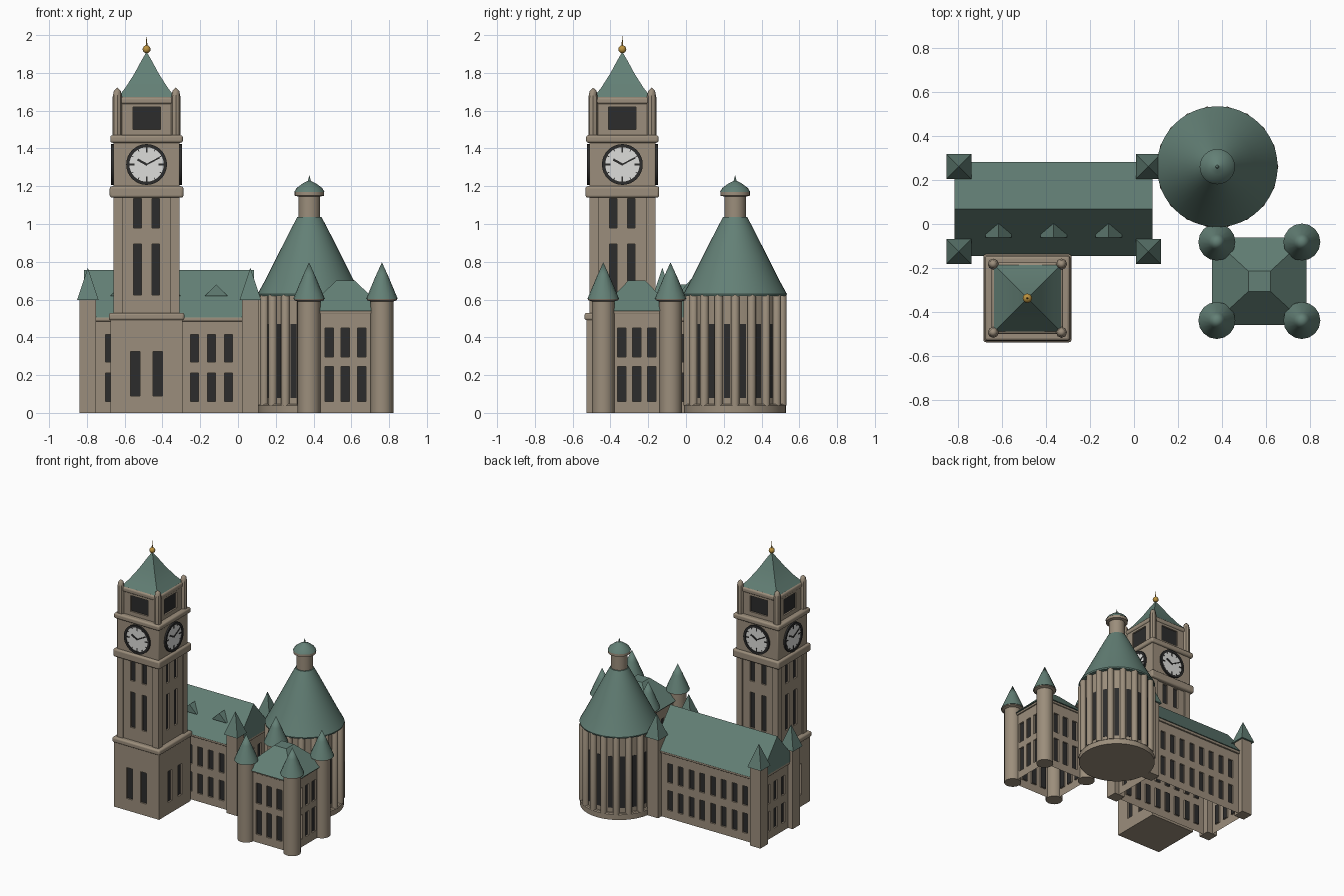
import bpy, bmesh
from math import radians, pi, sqrt, cos, sin
from mathutils import Matrix, Vector

cube = bpy.data.objects.get("Cube")
if cube:
    bpy.data.objects.remove(cube)


def material(name, rgb):
    m = bpy.data.materials.new(name)
    m.use_nodes = True
    m.diffuse_color = (*rgb, 1)
    m.node_tree.nodes["Principled BSDF"].inputs["Base Color"].default_value = (*rgb, 1)
    return m


STONE = material("stone", (0.33, 0.27, 0.20))
COPPER = material("green_copper", (0.125, 0.215, 0.18))
DARK = material("dark_glass", (0.025, 0.025, 0.025))
WHITE = material("clock_white", (0.72, 0.72, 0.70))
GOLD = material("gold", (0.50, 0.29, 0.05))

T = Matrix.Translation


def R(deg, axis):
    return Matrix.Rotation(radians(deg), 4, axis)


def finish(name, bm, mats, matrix=Matrix(), bevel=0.0, fix=True):
    if fix:
        bmesh.ops.recalc_face_normals(bm, faces=bm.faces)
    for f in bm.faces:
        f.smooth = True
    for e in bm.edges:
        e.smooth = e.calc_face_angle(0) < 0.6
    me = bpy.data.meshes.new(name)
    bm.to_mesh(me)
    bm.free()
    me.transform(matrix)
    for m in mats:
        me.materials.append(m)
    ob = bpy.data.objects.new(name, me)
    bpy.context.collection.objects.link(ob)
    if bevel:
        mod = ob.modifiers.new("rounded_edges", "BEVEL")
        mod.width, mod.segments = bevel, 3
    return ob


def box(name, x, y, z0, z1, hx, hy, mat, top=None, bevel=0.0, matrix=Matrix()):
    """Box from z0 to z1; top gives the half sizes of a tapered upper face."""
    bm = bmesh.new()
    bmesh.ops.create_cube(bm, size=2)
    for v in bm.verts:
        sx, sy = top if top and v.co.z > 0 else (hx, hy)
        v.co = (x + v.co.x * sx, y + v.co.y * sy, z1 if v.co.z > 0 else z0)
    return finish(name, bm, [mat], matrix, bevel)


def lathe(name, x, y, profile, seg, mat, matrix=Matrix()):
    """Turned shape; with four sides the radius means half the side."""
    k, a = (sqrt(2), pi / 4) if seg == 4 else (1, 0)
    bm = bmesh.new()
    vs = [bm.verts.new((r * k * cos(a), r * k * sin(a), z)) for r, z in profile]
    es = [bm.edges.new(p) for p in zip(vs, vs[1:])]
    bmesh.ops.spin(bm, geom=vs + es, cent=(0, 0, 0), axis=(0, 0, 1), angle=2 * pi, steps=seg)
    bmesh.ops.remove_doubles(bm, verts=bm.verts, dist=1e-5)
    return finish(name, bm, [mat], T((x, y, 0)) @ matrix)


def prism(name, points, depth, matrix, mat):
    bm = bmesh.new()
    face = bm.faces.new([bm.verts.new((u, v, -depth / 2)) for u, v in points])
    new = bmesh.ops.extrude_face_region(bm, geom=[face])["geom"]
    bmesh.ops.translate(bm, vec=(0, 0, depth), verts=[g for g in new if isinstance(g, bmesh.types.BMVert)])
    return finish(name, bm, [mat], matrix)


def walls(name, x, y, z0, z1, hx, hy, cols_x, cols_y, width, rows):
    """Four walls with recessed windows."""
    bm = bmesh.new()
    zs = [z0] + [z for row in rows for z in row] + [z1]
    for side in range(4):
        half, dist, cols = (hx, hy, cols_x) if side % 2 == 0 else (hy, hx, cols_y)
        us = [-half] + [c + s * width / 2 for c in cols for s in (-1, 1)] + [half]
        turn = R(90 * side, "Z")
        grid = [[bm.verts.new(turn @ Vector((u, -dist, z))) for z in zs] for u in us]
        panes = []
        for i in range(len(us) - 1):
            for j in range(len(zs) - 1):
                f = bm.faces.new((grid[i][j], grid[i + 1][j], grid[i + 1][j + 1], grid[i][j + 1]))
                if i % 2 and j % 2:
                    panes.append(f)
        if panes:
            for f in bmesh.ops.extrude_discrete_faces(bm, faces=panes)["faces"]:
                f.material_index = 1
                bmesh.ops.translate(bm, vec=turn @ Vector((0, 0.012, 0)), verts=f.verts)
    bmesh.ops.remove_doubles(bm, verts=bm.verts, dist=1e-5)
    return finish(name, bm, [STONE, DARK], T((x, y, 0)), fix=False)


CORNERS = [(-1, -1), (1, -1), (1, 1), (-1, 1)]

# Clock tower: stages and rounded cornices
tx, ty = -0.484, -0.337
walls("tower_base", tx, ty, 0, 0.5, 0.19, 0.19, (-0.06, 0.06), (-0.06, 0.06), 0.05, [(0.09, 0.325)])
box("tower_floor", tx, ty, 0, 0.01, 0.189, 0.189, STONE)
pair = (-0.048, 0.048)
walls("tower_shaft", tx, ty, 0.5, 1.16, 0.165, 0.165, pair, pair, 0.04, [(0.625, 0.895), (0.98, 1.135)])
walls("tower_belfry", tx, ty, 1.44, 1.64, 0.155, 0.155, (0,), (0,), 0.145, [(1.5, 1.62)])
box("clock_stage", tx, ty, 1.18, 1.45, 0.175, 0.175, STONE, bevel=0.006)
for name, z0, z1, h in (("base_cornice", 0.49, 0.53, 0.2), ("shaft_cornice", 1.14, 1.2, 0.195),
                        ("clock_cornice", 1.43, 1.47, 0.192), ("belfry_cornice", 1.635, 1.672, 0.162)):
    box(name, tx, ty, z0, z1, h, h, STONE, bevel=0.012)
for sx, sy in CORNERS:
    box("shaft_pilaster", tx + sx * 0.15, ty + sy * 0.15, 0.5, 1.16, 0.025, 0.025, STONE)
    lathe("belfry_post", tx + sx * 0.155, ty + sy * 0.155,
          [(0, 1.45), (0.025, 1.45), (0.025, 1.67), (0.018, 1.705), (0, 1.722)], 8, STONE)

# Tower roof and finial
lathe("tower_roof", tx, ty, [(0, 1.665), (0.153, 1.67), (0.113, 1.72), (0.065, 1.795),
                             (0.03, 1.86), (0, 1.912)], 4, COPPER)
lathe("finial_ball", tx, ty, [(0.021 * sin(i * pi / 8), 1.925 - 0.021 * cos(i * pi / 8)) for i in range(9)], 16, GOLD)
lathe("finial_spike", tx, ty, [(0.006, 1.93), (0, 2.0)], 8, GOLD)

# Clock on each side
for side in range(4):
    m = T((tx, ty, 1.315)) @ R(90 * side, "Z") @ T((0, -0.175, 0)) @ R(90, "X")
    lathe("clock_rim", 0, 0, [(0, 0), (0.108, 0), (0.108, 0.013), (0.091, 0.013), (0.091, 0.003), (0, 0.003)], 32, DARK, m)
    lathe("clock_face", 0, 0, [(0.092, 0.002), (0.092, 0.006), (0, 0.006)], 32, WHITE, m)
    for angle, y, length, w in ((62, 0.037, 0.042, 0.004), (-61, 0.025, 0.03, 0.006)):
        box("clock_hand", 0, y, 0.006, 0.01, w, length, DARK, matrix=m @ R(-angle, "Z"))
    for hour in range(12):
        long = hour % 3 == 0
        box("hour_mark", 0, 0.078 if long else 0.086, 0.006, 0.009, 0.004 if long else 0.002,
            0.014 if long else 0.006, DARK, matrix=m @ R(30 * hour, "Z"))

# Main hall
hx, hy = -0.365, 0.068
walls("hall_walls", hx, hy, 0, 0.5, 0.435, 0.195, [0.09 * (i - 3.5) for i in range(8)],
      (-0.09, 0, 0.09), 0.042, [(0.06, 0.21), (0.27, 0.415)])
box("hall_cornice", hx, hy, 0.485, 0.506, 0.447, 0.208, STONE, bevel=0.005)
prism("hall_roof", [(-0.213, 0.505), (0.213, 0.505), (0, 0.757)], 0.9,
      T((hx, hy, 0)) @ R(90, "Z") @ R(90, "X"), COPPER)
for x in (-0.615, -0.365, -0.115):
    prism("dormer", [(-0.06, 0.62), (0.06, 0.62), (0, 0.68)], 0.08, T((x, -0.022, 0)) @ R(90, "X"), COPPER)
for sx, sy in CORNERS:
    x, y = hx + sx * 0.43, hy + sy * 0.193
    box("hall_turret", x, y, 0, 0.6, 0.044, 0.044, STONE)
    lathe("hall_turret_roof", x, y, [(0, 0.595), (0.057, 0.597), (0, 0.768)], 4, COPPER)

# Round drum with ribs and slit windows
dx, dy = 0.378, 0.26
lathe("drum_plinth", dx, dy, [(0, 0), (0.27, 0), (0.27, 0.04), (0.262, 0.046), (0, 0.046)], 54, STONE)
lathe("drum_wall", dx, dy, [(0.245, 0.04), (0.245, 0.625)], 54, STONE)
for i in range(18):
    m = T((dx, dy, 0)) @ R(20 * i, "Z")
    lathe("drum_rib", 0, 0, [(0, 0.04), (0.023, 0.04), (0.023, 0.615), (0.014, 0.635), (0, 0.645)], 12,
          STONE, m @ T((0.254, 0, 0)))
    box("drum_window", 0.242, 0, 0.08, 0.47, 0.0045, 0.016, DARK, matrix=m @ R(10, "Z"))
lathe("drum_roof", dx, dy, [(0, 0.62), (0.272, 0.62), (0.274, 0.63), (0.241, 0.69), (0.17, 0.83),
                            (0.102, 0.965), (0.064, 1.037), (0, 1.042)], 48, COPPER)
lathe("lantern", dx, dy, [(0.057, 1.03), (0.057, 1.145), (0.078, 1.15), (0.078, 1.172), (0, 1.172)], 24, STONE)
lathe("lantern_cap", dx, dy, [(0, 1.17), (0.08, 1.17), (0.068, 1.19), (0.035, 1.215), (0.008, 1.228),
                              (0.005, 1.24), (0, 1.26)], 24, COPPER)

# Pavilion with corner turrets
px, py = 0.569, -0.26
cols = (-0.086, 0, 0.086)
walls("pavilion_walls", px, py, 0, 0.54, 0.195, 0.18, cols, [c * 0.93 for c in cols], 0.045,
      [(0.06, 0.245), (0.295, 0.45)])
box("pavilion_cornice", px, py, 0.525, 0.543, 0.204, 0.188, STONE, bevel=0.004)
box("pavilion_roof", px, py, 0.54, 0.7, 0.215, 0.198, COPPER, top=(0.05, 0.046))
for sx, sy in CORNERS:
    x, y = px + sx * 0.193, py + sy * 0.178
    lathe("pavilion_turret", x, y, [(0, 0), (0.06, 0), (0.06, 0.59), (0.08, 0.597), (0.08, 0.607), (0, 0.607)], 16, STONE)
    lathe("pavilion_turret_roof", x, y, [(0, 0.602), (0.084, 0.603), (0.073, 0.63), (0.035, 0.72), (0, 0.797)],
          16, COPPER)
